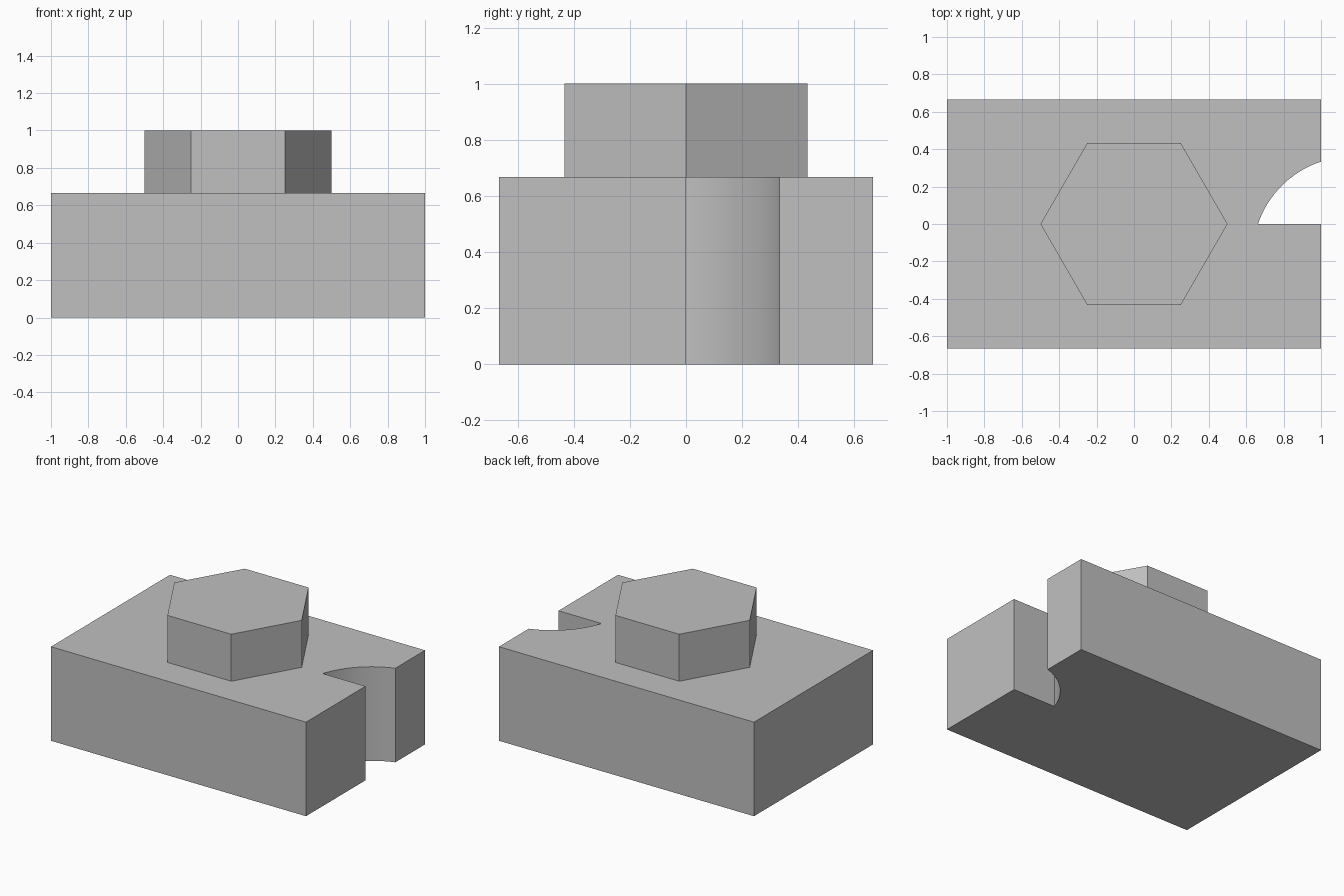
import bpy, bmesh
from math import atan2, cos, hypot, pi, radians, sin
from mathutils import Vector

default_cube = bpy.data.objects.get("Cube")
if default_cube:
    bpy.data.objects.remove(default_cube, do_unlink=True)

grey = bpy.data.materials.new("plain_grey")
grey.use_nodes = True
colour = (0.53, 0.53, 0.53, 1)
grey.diffuse_color = colour
grey.node_tree.nodes["Principled BSDF"].inputs["Base Color"].default_value = colour


def prism(name, outline, bottom, top):
    """Extrude a counter-clockwise outline from bottom to top."""
    bm = bmesh.new()
    base = bm.faces.new([bm.verts.new((x, y, bottom)) for x, y in outline])
    result = bmesh.ops.extrude_face_region(bm, geom=[base], use_keep_orig=True)
    verts = [g for g in result["geom"] if isinstance(g, bmesh.types.BMVert)]
    bmesh.ops.translate(bm, verts=verts, vec=(0, 0, top - bottom))
    bmesh.ops.recalc_face_normals(bm, faces=bm.faces)
    mesh = bpy.data.meshes.new(name)
    bm.to_mesh(mesh)
    bm.free()
    mesh.materials.append(grey)
    obj = bpy.data.objects.new(name, mesh)
    bpy.context.collection.objects.link(obj)
    return obj


half_depth = 2 / 3
deck = 2 / 3

# Curved side of the notch, from its inner tip out to the right side
centre = Vector((1.165, -0.17))
tip, mouth = Vector((0.663, 0)), Vector((1, 0.333))
radius = hypot(*(tip - centre))
start = atan2(tip.y - centre.y, tip.x - centre.x)
end = atan2(mouth.y - centre.y, mouth.x - centre.x)
steps = 24
angles = [start + (end - start) * i / steps for i in range(steps + 1)]
arc = [(centre.x + radius * cos(a), centre.y + radius * sin(a)) for a in angles]
arc[0], arc[-1] = tuple(tip), tuple(mouth)

# Notched base block
outline = [(-1, -half_depth), (1, -half_depth), (1, 0)] + arc
outline += [(1, half_depth), (-1, half_depth)]
block = prism("base_block", outline, 0, deck)
bpy.ops.object.select_all(action="DESELECT")
block.select_set(True)
bpy.context.view_layer.objects.active = block
bpy.ops.object.shade_smooth_by_angle(angle=radians(30))

# Hexagonal boss standing on the block
hexagon = [(0.5 * cos(i * pi / 3), 0.5 * sin(i * pi / 3)) for i in range(6)]
prism("hexagonal_boss", hexagon, deck, 1)
